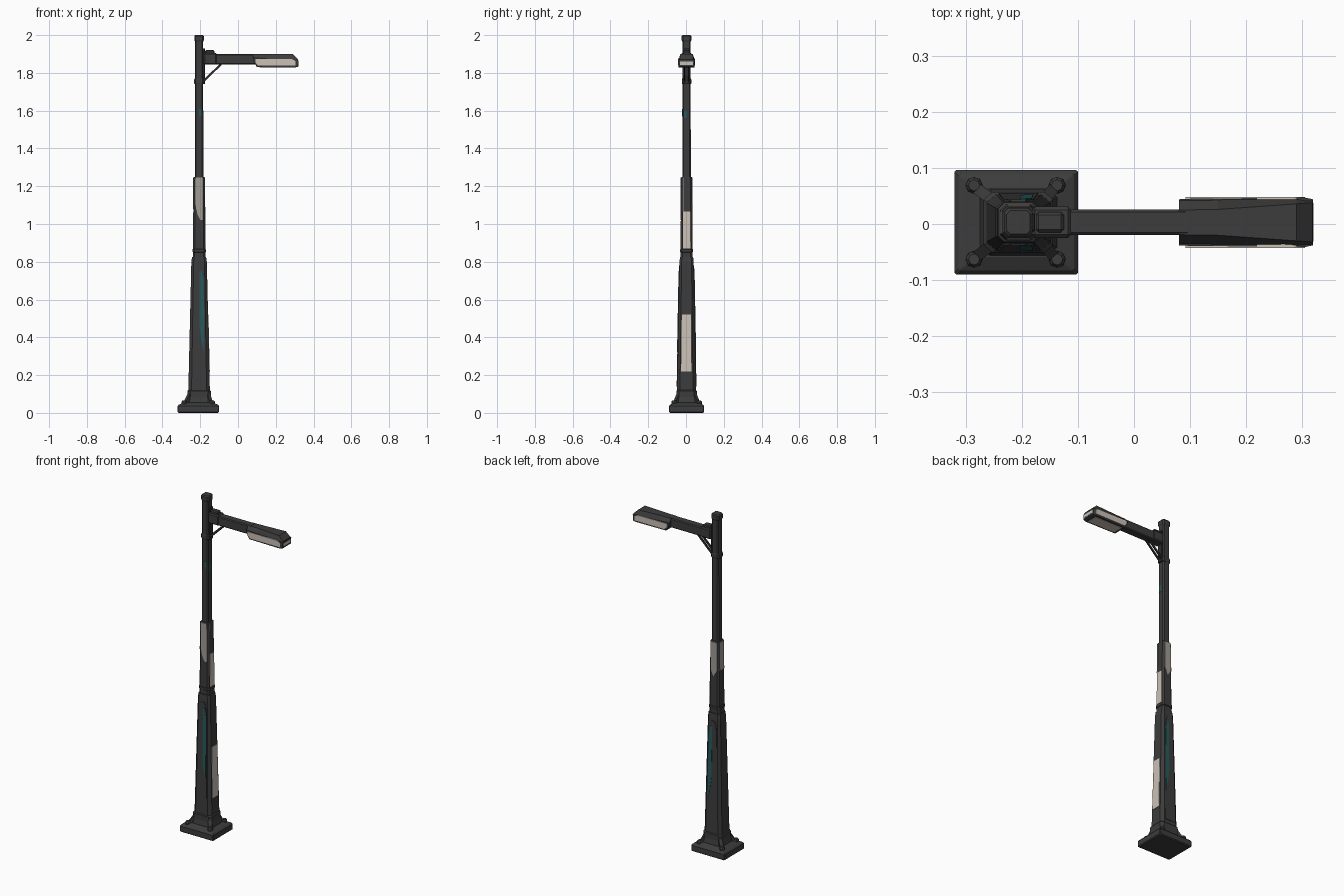
import bpy, bmesh, math
from mathutils import Vector

if "Cube" in bpy.data.objects:
    bpy.data.objects.remove(bpy.data.objects["Cube"])

CX, CY = -0.206, 0.003   # pole axis


def mat(name, r, g, b):
    m = bpy.data.materials.new(name)
    m.diffuse_color = (r, g, b, 1)
    m.use_nodes = True
    m.node_tree.nodes["Principled BSDF"].inputs["Base Color"].default_value = m.diffuse_color
    return m


DARK = mat("charcoal", 0.045, 0.045, 0.046)
BLACK = mat("black metal", 0.026, 0.026, 0.027)
CREAM = mat("cream", 0.60, 0.53, 0.47)
PAPER = mat("worn paper", 0.36, 0.33, 0.30)
TEAL = mat("teal", 0.02, 0.10, 0.105)


def mesh(name, verts, faces, m):
    bm = bmesh.new()
    vs = [bm.verts.new(v) for v in verts]
    for f in faces:
        bm.faces.new([vs[i] for i in f])
    bmesh.ops.recalc_face_normals(bm, faces=bm.faces)
    me = bpy.data.meshes.new(name)
    bm.to_mesh(me)
    bm.free()
    me.materials.append(m)
    o = bpy.data.objects.new(name, me)
    bpy.context.collection.objects.link(o)
    return o


def skin(name, rings, m):
    """Join equal rings of points into a closed solid."""
    n = len(rings[0])
    faces = [tuple(range(n)), tuple(range(n * (len(rings) - 1), n * len(rings)))]
    for r in range(len(rings) - 1):
        for i in range(n):
            j = (i + 1) % n
            faces.append((r * n + i, r * n + j, (r + 1) * n + j, (r + 1) * n + i))
    return mesh(name, [p for r in rings for p in r], faces, m)


def octagon(z, hx, hy, c, x0=CX, y0=CY):
    a, b = hx * (1 - c), hy * (1 - c)
    pts = [(hx, -b), (hx, b), (a, hy), (-a, hy), (-hx, b), (-hx, -b), (-a, -hy), (a, -hy)]
    return [(x0 + x, y0 + y, z) for x, y in pts]


def column(name, sections, c, m=DARK, x0=CX):
    return skin(name, [octagon(*s, c, x0) for s in sections], m)


def block(name, lo, hi, m, bevel=0.0):
    pts = [(lo[0], lo[1]), (hi[0], lo[1]), (hi[0], hi[1]), (lo[0], hi[1])]
    o = skin(name, [[(x, y, z) for x, y in pts] for z in (lo[2], hi[2])], m)
    if bevel:
        b = o.modifiers.new("bevel", 'BEVEL')
        b.width, b.segments = bevel, 1
    return o


def beam(name, a, b, w, h, m):
    """Rectangular bar between two points."""
    a, b = Vector(a), Vector(b)
    d = (b - a).normalized()
    s = d.cross(Vector((0, 0, 1))).normalized() * w / 2
    u = s.cross(d).normalized() * h / 2
    return skin(name, [[p + s + u, p - s + u, p - s - u, p + s - u] for p in (a, b)], m)


# Base plate with sloped top
column("base_plate", [(0, 0.104, 0.087, 0.03), (0.005, 0.11, 0.093, 0.03),
                      (0.036, 0.11, 0.093, 0.03), (0.044, 0.103, 0.086, 0.03),
                      (0.056, 0.07, 0.062, 0.05)] and
       [(0, 0.104, 0.087), (0.005, 0.11, 0.093), (0.036, 0.11, 0.093),
        (0.044, 0.103, 0.086), (0.056, 0.07, 0.062)], 0.03, DARK, -0.21)
column("base_collar", [(0.05, 0.07, 0.06), (0.085, 0.062, 0.054),
                       (0.115, 0.062, 0.054), (0.122, 0.056, 0.048)], 0.25)

# Corner gussets and anchor bolts
for sx in (-1, 1):
    for sy in (-1, 1):
        bx, by = -0.211 + sx * 0.074, CY + sy * 0.066
        beam("gusset", (bx - sx * 0.008, by - sy * 0.008, 0.055),
             (CX + sx * 0.043, CY + sy * 0.037, 0.108), 0.020, 0.016, DARK)
        rings = []
        for z, r in ((0.036, 0.015), (0.058, 0.015), (0.066, 0.010)):
            rings.append([(bx + r * math.cos(k * math.pi / 4), by + r * math.sin(k * math.pi / 4), z)
                          for k in range(8)])
        skin("anchor_bolt", rings, DARK)

# Tapered pole
LOWER = [(0.118, 0.057, 0.050), (0.80, 0.041, 0.037)]
MIDDLE = [(0.86, 0.033, 0.032), (1.245, 0.029, 0.029)]
UPPER = [(1.25, 0.0225, 0.0225), (1.98, 0.0215, 0.0215)]
CH = 0.3
column("lower_pole", LOWER + [(0.825, 0.037, 0.035)], CH)
column("pole_joint", [(0.82, 0.033, 0.031), (0.85, 0.033, 0.031), (0.853, 0.036, 0.035),
                      (0.865, 0.036, 0.035), (0.868, 0.032, 0.031)], CH)
column("middle_pole", [(0.86, 0.033, 0.032), (1.245, 0.029, 0.029), (1.25, 0.026, 0.026)], CH)
column("upper_pole", [(1.24, 0.0225, 0.0225), (1.98, 0.0215, 0.0215)], CH)
column("pole_cap", [(1.965, 0.0215, 0.0215), (1.972, 0.0255, 0.0255),
                    (1.994, 0.0255, 0.0255), (2.0, 0.021, 0.021)], CH)
column("pole_band", [(1.74, 0.0225, 0.0225), (1.745, 0.026, 0.025),
                     (1.765, 0.026, 0.025), (1.77, 0.0225, 0.0225)], CH)


def plate(name, sec, side, outline, m, off=0.002):
    """Thin plate on one pole face; u runs -1..1 over the flat width."""
    (z0, x0, y0), (z1, x1, y1) = sec
    rings = []
    for d in (-0.001, off):
        ring = []
        for u, z in outline:
            t = (z - z0) / (z1 - z0)
            hx, hy = x0 + (x1 - x0) * t, y0 + (y1 - y0) * t
            if side in ("front", "back"):
                s = -1 if side == "front" else 1
                ring.append((CX + u * hx * (1 - CH), CY + s * (hy + d), z))
            else:
                s = -1 if side == "left" else 1
                ring.append((CX + s * (hx + d), CY + u * hy * (1 - CH), z))
        rings.append(ring)
    skin(name, rings, m)


def rect(u0, u1, z0, z1):
    return [(u0, z0), (u1, z0), (u1, z1), (u0, z1)]


# Raised access panels with teal streaks on front and back
for side in ("front", "back"):
    plate("access_panel", LOWER, side,
          [(-0.9, 0.14), (0.9, 0.14), (0.9, 0.72), (0.45, 0.78), (-0.45, 0.78), (-0.9, 0.72)], DARK, 0.003)
    plate("teal_streak", LOWER, side,
          [(0.35, 0.38), (0.72, 0.32), (0.8, 0.70), (0.45, 0.75), (0.1, 0.75), (0.1, 0.45)], TEAL, 0.0045)

# Worn paper posters
plate("lower_poster", LOWER, "right", rect(-0.85, 0.75, 0.22, 0.52), CREAM)
plate("side_poster", MIDDLE, "right", rect(-0.9, 0.95, 0.87, 1.065), CREAM)
plate("side_poster_strip", MIDDLE, "right", rect(-1, -0.75, 1.065, 1.245), PAPER)
plate("front_poster", MIDDLE, "front",
      [(-1, 1.11), (-0.4, 1.05), (0.3, 1.02), (1, 1.02), (1, 1.245), (-1, 1.245)], PAPER)
plate("back_poster", MIDDLE, "back",
      [(-1, 1.08), (0.1, 1.04), (1, 1.09), (1, 1.245), (-1, 1.245)], PAPER)
plate("left_poster", MIDDLE, "left", rect(-1, 1, 1.08, 1.245), PAPER)
plate("teal_scrap", UPPER, "front", rect(0.0, 0.9, 1.57, 1.61), TEAL, 0.001)
plate("teal_scrap", UPPER, "right", rect(-0.8, 0.2, 1.56, 1.60), TEAL, 0.001)

# Bracket, collar and brace
block("bracket_plate", (-0.187, CY - 0.016, 1.74), (-0.176, CY + 0.016, 1.93), BLACK, 0.002)
block("arm_collar", (-0.182, CY - 0.028, 1.845), (-0.112, CY + 0.028, 1.905), DARK, 0.006)
block("collar_clamp", (-0.175, CY - 0.018, 1.90), (-0.125, CY + 0.018, 1.92), DARK, 0.005)
for s in (-1, 1):
    beam("brace", (-0.182, CY + s * 0.011, 1.757), (-0.09, CY + s * 0.011, 1.846), 0.007, 0.011, BLACK)

# Arm
block("arm", (-0.125, CY - 0.023, 1.845), (0.10, CY + 0.023, 1.90), DARK, 0.005)


def slab(x, yt, zt, yb, zb):
    return [(x, CY - yb, zb), (x, CY + yb, zb), (x, CY + yt, zt), (x, CY - yt, zt)]


# Lamp head: flared hood above a shallow tray
skin("lamp_hood", [slab(0.08, 0.022, 1.899, 0.040, 1.876), slab(0.15, 0.023, 1.90, 0.041, 1.874),
                   slab(0.29, 0.033, 1.899, 0.042, 1.868), slab(0.318, 0.035, 1.872, 0.041, 1.862)], DARK)
skin("lamp_tray", [slab(0.08, 0.041, 1.878, 0.040, 1.865), slab(0.10, 0.042, 1.878, 0.041, 1.830),
                   slab(0.305, 0.044, 1.870, 0.043, 1.829), slab(0.319, 0.041, 1.866, 0.040, 1.833)], DARK)

# Glowing side, end and bottom lenses
for s in (-1, 1):
    rings = [[(x, CY + s * y, z) for x, z in
              ((0.092, 1.856), (0.106, 1.838), (0.305, 1.838), (0.305, 1.863), (0.285, 1.873), (0.092, 1.874))]
             for y in (0.038, 0.0455)]
    skin("side_lens", rings, CREAM)
block("end_lens", (0.314, CY - 0.034, 1.843), (0.32, CY + 0.034, 1.860), CREAM)
block("bottom_lens", (0.115, CY - 0.032, 1.8275), (0.295, CY + 0.032, 1.834), CREAM)
